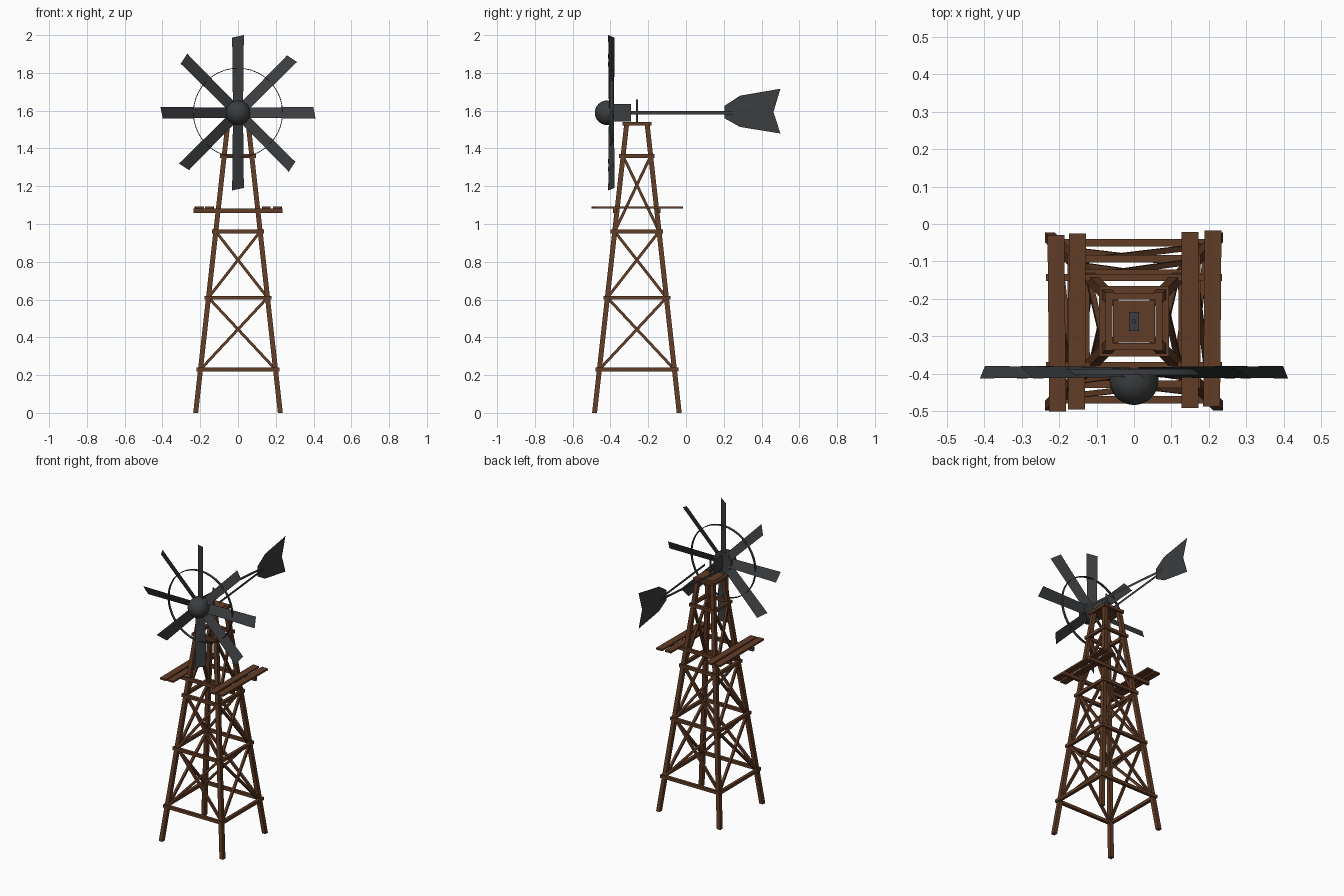
import bpy, bmesh, math
from mathutils import Vector, Matrix

if "Cube" in bpy.data.objects:
    bpy.data.objects.remove(bpy.data.objects["Cube"])

CY = -0.26           # tower axis in y
HUB_Z = 1.589        # wheel axle height


def material(name, rgb):
    m = bpy.data.materials.new(name)
    m.diffuse_color = (*rgb, 1)
    m.use_nodes = True
    m.node_tree.nodes["Principled BSDF"].inputs["Base Color"].default_value = m.diffuse_color
    return m


WOOD = material("brown_wood", (0.12, 0.045, 0.019))
METAL = material("dark_metal", (0.045, 0.047, 0.049))


def finish(name, bm, mat, smooth=False, fix=True):
    if fix:
        bmesh.ops.recalc_face_normals(bm, faces=bm.faces)
    me = bpy.data.meshes.new(name)
    bm.to_mesh(me)
    bm.free()
    me.materials.append(mat)
    ob = bpy.data.objects.new(name, me)
    bpy.context.collection.objects.link(ob)
    if smooth:
        bpy.context.view_layer.objects.active = ob
        ob.select_set(True)
        bpy.ops.object.shade_smooth_by_angle(angle=math.radians(40))
        ob.select_set(False)
    return ob


def box(bm, center, size, rot_z=0.0):
    m = Matrix.Translation(center) @ Matrix.Rotation(rot_z, 4, 'Z') @ Matrix.Diagonal((*size, 1))
    bmesh.ops.create_cube(bm, size=1, matrix=m)


def beam(bm, a, b, w, up):
    """Square bar from a to b."""
    a, b = Vector(a), Vector(b)
    d = (b - a).normalized()
    s = d.cross(Vector(up)).normalized()
    u = s.cross(d)
    rot = Matrix((s, u, d)).transposed().to_4x4()
    m = Matrix.Translation((a + b) / 2) @ rot @ Matrix.Diagonal((w, w, (b - a).length, 1))
    bmesh.ops.create_cube(bm, size=1, matrix=m)


def half(z):
    """Distance of the leg centres from the tower axis."""
    return 0.224 - 0.111 * z


def on_side(k, u, v, z):
    """Point on tower side k: u along the side, v outwards."""
    p = Matrix.Rotation(k * math.pi / 2, 3, 'Z') @ Vector((u, -v, z))
    return p + Vector((0, CY, 0))


# Four leaning legs, cut level at the ends
bm = bmesh.new()
for sx in (-1, 1):
    for sy in (-1, 1):
        vs = []
        for z in (0, 1.525):
            for dx, dy in ((-1, -1), (1, -1), (1, 1), (-1, 1)):
                h = half(z)
                vs.append(bm.verts.new((sx * h + dx * 0.013, CY + sy * h + dy * 0.013, z)))
        bm.faces.new(vs[3::-1])
        bm.faces.new(vs[4:])
        for i in range(4):
            j = (i + 1) % 4
            bm.faces.new((vs[i], vs[j], vs[j + 4], vs[i + 4]))
finish("tower_legs", bm, WOOD)

# Horizontal rails round the tower
LEVELS = (0.23, 0.61, 0.96, 1.36)
bm = bmesh.new()
for z in LEVELS:
    h = half(z)
    for k in range(4):
        beam(bm, on_side(k, -h - 0.021, h + 0.011, z), on_side(k, h + 0.021, h + 0.011, z), 0.02, (0, 0, 1))
finish("tower_rails", bm, WOOD)

# Crossed braces; the top bay has them on the left and right sides only
bm = bmesh.new()
for i, (z0, z1) in enumerate(zip(LEVELS, LEVELS[1:])):
    for k in ((0, 1, 2, 3) if i < 2 else (1, 3)):
        out = on_side(k, 0, 1, 0) - Vector((0, CY, 0))
        for s, off in ((-1, 0.004), (1, -0.004)):
            beam(bm, on_side(k, s * half(z0), half(z0) + off, z0),
                 on_side(k, -s * half(z1), half(z1) + off, z1), 0.015, out)
finish("cross_braces", bm, WOOD)

# Work platform: two carrying beams and loose planks
bm = bmesh.new()
for y in (CY - 0.117, CY + 0.117):
    box(bm, (0, y, 1.07), (0.47, 0.018, 0.022))
finish("platform_beams", bm, WOOD)
bm = bmesh.new()
for x, y, r in ((-0.206, -0.265, 0.01), (-0.152, -0.26, -0.005),
                (0.149, -0.256, 0.0), (0.209, -0.252, -0.008)):
    box(bm, (x, y, 1.087), (0.045, 0.47, 0.011), r)
finish("platform_planks", bm, WOOD)

# Tower cap: frame and plate
bm = bmesh.new()
for k in range(4):
    beam(bm, on_side(k, -0.077, 0.067, 1.53), on_side(k, 0.077, 0.067, 1.53), 0.018, (0, 0, 1))
box(bm, (0, CY, 1.534), (0.112, 0.112, 0.014))
finish("tower_cap", bm, WOOD)

# Pivot post with its small block
bm = bmesh.new()
bmesh.ops.create_cone(bm, cap_ends=True, segments=10, radius1=0.006, radius2=0.006, depth=0.13,
                      matrix=Matrix.Translation((0, CY, 1.595)))
box(bm, (0, CY, HUB_Z), (0.026, 0.05, 0.014))
finish("pivot_post", bm, METAL, True)

# Hub: dome with a short drum behind, turned round the axle
bm = bmesh.new()
prof = [(0.065 * math.sin(a), -0.418 - 0.065 * math.cos(a))
        for a in (i * math.pi / 16 for i in range(9))] + [(0.065, -0.385), (0, -0.385)]
vs = [bm.verts.new((r, y, HUB_Z)) for r, y in prof]
es = [bm.edges.new(p) for p in zip(vs, vs[1:])]
bmesh.ops.spin(bm, geom=vs + es, cent=(0, 0, HUB_Z), axis=(0, 1, 0), angle=2 * math.pi, steps=24)
bmesh.ops.remove_doubles(bm, verts=bm.verts, dist=1e-4)
finish("hub", bm, METAL, True)

# Eight pitched blades with slanted tips
bm = bmesh.new()
for i in range(8):
    rot = Matrix.Rotation(i * math.pi / 4, 3, 'Y')
    pts = ((-0.027, -0.382, 0.04), (0.027, -0.408, 0.04), (0.031, -0.412, 0.411), (-0.031, -0.379, 0.398))
    bm.faces.new([bm.verts.new(rot @ Vector(p) + Vector((0, 0, HUB_Z))) for p in pts])
finish("wheel_blades", bm, METAL, fix=False)

# Thin hoop tying the blades together
bm = bmesh.new()
vs = [bm.verts.new((r, y, HUB_Z)) for r, y in
      ((0.234, -0.403), (0.238, -0.403), (0.238, -0.387), (0.234, -0.387))]
es = [bm.edges.new((vs[i], vs[(i + 1) % 4])) for i in range(4)]
bmesh.ops.spin(bm, geom=vs + es, cent=(0, 0, HUB_Z), axis=(0, 1, 0), angle=2 * math.pi, steps=40)
bmesh.ops.remove_doubles(bm, verts=bm.verts, dist=1e-4)
finish("wheel_hoop", bm, METAL, True)


def sheet(name, pts):
    """Flat thin plate, split into triangles."""
    bm = bmesh.new()
    bm.faces.new([bm.verts.new(p) for p in pts])
    bm.normal_update()
    bmesh.ops.triangulate(bm, faces=bm.faces)
    finish(name, bm, METAL, fix=False)


# Bearing plate behind the hub
sheet("bearing_plate", [(0, y, HUB_Z + z) for y, z in
                        ((-0.39, -0.046), (-0.29, -0.046), (-0.29, 0.046), (-0.39, 0.046))])

# Two thin booms meeting inside the tail
for side, s in (("left", -1), ("right", 1)):
    corners = ((-0.29, -0.008), (0.33, -0.008), (0.33, 0.008), (-0.29, 0.008))
    sheet(side + "_boom", [(s * 0.1 * (0.33 - y), y, HUB_Z + z) for y, z in corners[::s]])

# Notched tail vane
sheet("tail_vane", [(0, y, HUB_Z + z) for y, z in
                    ((0.205, 0.037), (0.205, -0.03), (0.285, -0.075), (0.5, -0.11),
                     (0.463, 0.004), (0.5, 0.127), (0.285, 0.09))])
